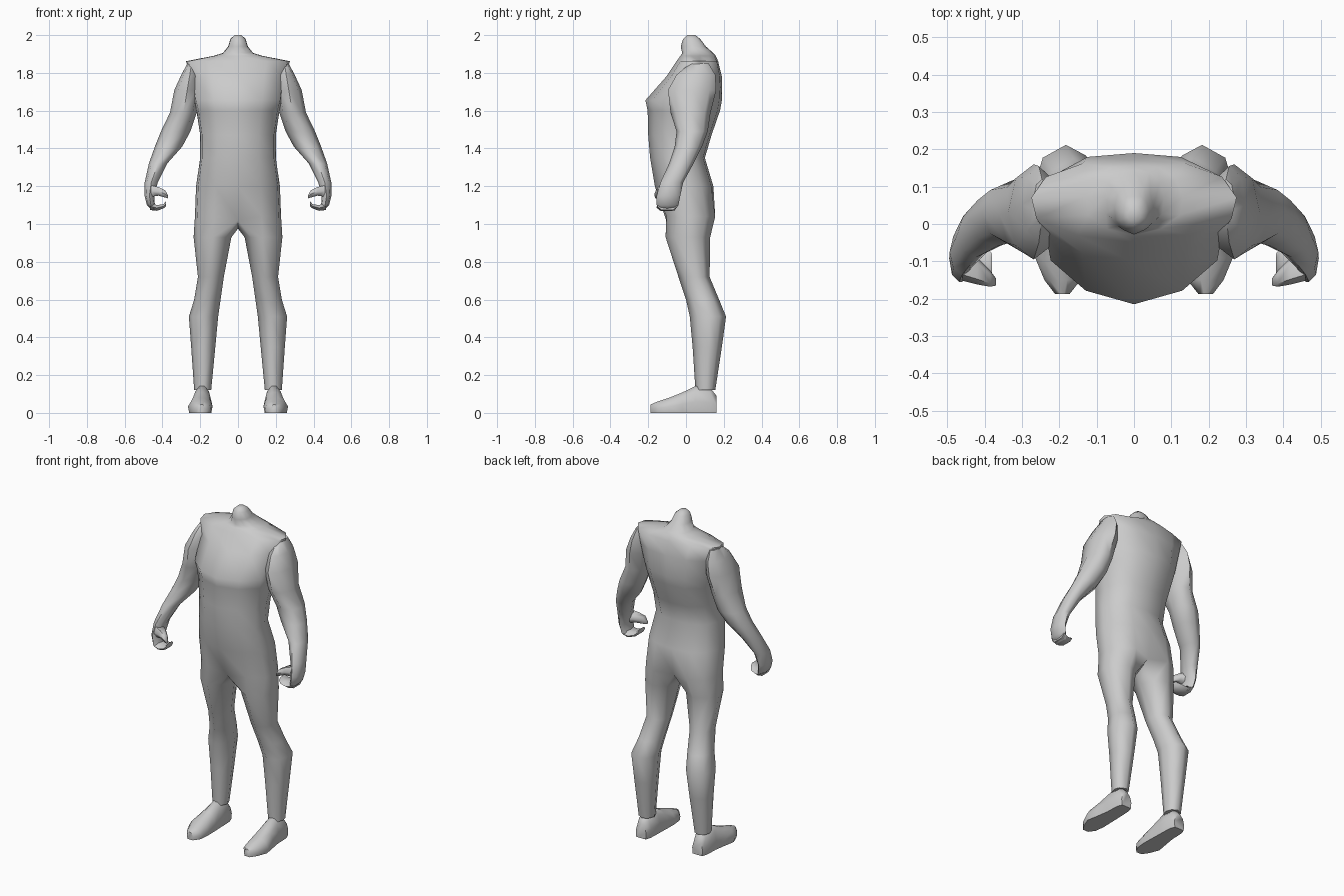
import bpy, bmesh, math

if "Cube" in bpy.data.objects:
    bpy.data.objects.remove(bpy.data.objects["Cube"])

skin = bpy.data.materials.new("plain grey")
skin.diffuse_color = (0.6, 0.6, 0.6, 1)
skin.use_nodes = True
skin.node_tree.nodes["Principled BSDF"].inputs["Base Color"].default_value = skin.diffuse_color


def finish(bm, name, angle=60):
    bmesh.ops.recalc_face_normals(bm, faces=bm.faces)
    me = bpy.data.meshes.new(name)
    bm.to_mesh(me)
    bm.free()
    ob = bpy.data.objects.new(name, me)
    bpy.context.collection.objects.link(ob)
    me.materials.append(skin)
    bpy.ops.object.select_all(action='DESELECT')
    ob.select_set(True)
    bpy.context.view_layer.objects.active = ob
    bpy.ops.object.shade_smooth_by_angle(angle=math.radians(angle))
    return ob


def bridge(bm, a, b):
    n = len(a)
    for i in range(n):
        j = (i + 1) % n
        bm.faces.new((a[i], a[j], b[j], b[i]))


def loft(bm, rings, cap_start=True, cap_end=True):
    loops = [[bm.verts.new(p) for p in r] for r in rings]
    for a, b in zip(loops, loops[1:]):
        bridge(bm, a, b)
    if cap_start:
        bm.faces.new(loops[0])
    if cap_end:
        bm.faces.new(loops[-1])
    return loops


# --- body: torso rings as (height, half width, front y, back y)
TORSO = [
    (2.00, .018, .005, .05), (1.98, .04, -.015, .075), (1.94, .052, -.028, .105),
    (1.905, .08, -.02, .145), (1.89, .13, -.03, .158), (1.862, .275, -.05, .17),
    (1.78, .25, -.105, .19), (1.655, .235, -.215, .19), (1.60, .22, -.203, .18),
    (1.47, .20, -.20, .135), (1.35, .20, -.19, .10), (1.20, .222, -.165, .145),
    (1.04, .228, -.13, .165),
]
SHAPE = [(0, -1), (.55, -.82), (.95, -.42), (1, .1), (.86, .6), (.5, .93), (0, 1)]


def torso_ring(z, w, f, b):
    c, h = (f + b) / 2, (b - f) / 2
    half = [(x * w, c + y * h, z) for x, y in SHAPE]
    return half + [(-x, y, z) for x, y, z in half[5:0:-1]]


body = bmesh.new()
loops = loft(body, [torso_ring(*t) for t in TORSO], True, False)
hip = loops[-1]
hip[0].co.z, hip[0].co.y = 1.02, -.105       # groin
hip[6].co.z, hip[6].co.y = 1.03, .12         # seat cleft
crotch = body.verts.new((0, .02, .975))

# --- legs: (height, inner x, outer x, front y, back y), sharing the hip loop
LEG = [
    (.93, .035, .235, -.108, .128), (.72, .075, .212, -.04, .125),
    (.60, .092, .232, .0, .175), (.51, .105, .26, .02, .212),
    (.35, .12, .248, .035, .19), (.12, .142, .232, .05, .155),
]
LEG_SHAPE = [(.16, .16), (.48, 0), (.88, .2), (1, .55), (.9, .82), (.5, 1), (.15, .85), (0, .5)]
for s in (1, -1):
    top = hip[:7] if s > 0 else [hip[0]] + hip[:5:-1]
    prev = top + [crotch]
    for z, x0, x1, f, b in LEG:
        ring = [body.verts.new((s * (x0 + (x1 - x0) * u), f + (b - f) * v, z))
                for u, v in LEG_SHAPE]
        bridge(body, prev, ring)
        prev = ring
    body.faces.new(prev)
finish(body, "body", 65)

# --- feet: (y, inner x, outer x, top height)
FOOT = [(.162, .155, .225, .09), (.13, .143, .237, .13), (.05, .14, .24, .142),
        (-.02, .137, .252, .108), (-.09, .135, .265, .08), (-.15, .143, .24, .06),
        (-.187, .172, .212, .045)]


def foot_ring(s, y, a, b, top):
    m, w = (a + b) / 2, (b - a) / 2
    prof = [(-.9, 0), (.9, 0), (1, .42), (.72, .8), (.25, 1), (-.25, 1), (-.72, .8), (-1, .42)]
    return [(s * (m + u * w), y, v * top) for u, v in prof]


# --- arms down to the palm: (height, inner x, outer x, front y, back y)
ARM = [
    (1.85, .225, .268, .02, .12), (1.79, .21, .30, -.05, .155),
    (1.71, .20, .337, -.095, .16), (1.59, .218, .36, -.082, .13),
    (1.49, .252, .408, -.05, .115), (1.41, .295, .44, -.06, .085),
    (1.32, .375, .472, -.09, .04), (1.22, .425, .494, -.135, -.015),
    (1.15, .443, .495, -.155, -.03), (1.10, .44, .482, -.155, -.04),
    (1.072, .425, .455, -.14, -.06),
]


def arm_ring(s, z, x0, x1, f, b):
    cx, cy, rx, ry = (x0 + x1) / 2, (f + b) / 2, (x1 - x0) / 2, (b - f) / 2
    out = []
    for i in range(8):
        a = math.radians(45 * i)
        out.append((s * (cx + rx * math.cos(a)), cy + ry * math.sin(a), z))
    return out


# --- digits run inward along x: (x, front y, back y, low z, high z)
FINGERS = [(.465, -.152, -.045, 1.075, 1.115), (.43, -.155, -.05, 1.07, 1.10),
           (.395, -.155, -.06, 1.082, 1.105), (.38, -.15, -.08, 1.095, 1.122)]
THUMB = [(.46, -.152, -.07, 1.145, 1.205), (.42, -.162, -.09, 1.15, 1.195),
         (.385, -.168, -.125, 1.14, 1.178), (.37, -.165, -.145, 1.135, 1.15)]


def digit_ring(s, x, f, b, lo, hi):
    m = (lo + hi) / 2
    q = (b - f) * .2
    return [(s * x, y, z) for y, z in
            ((f, m), (f + q, lo), (b - q, lo), (b, m), (b - q, hi), (f + q, hi))]


for s, side in ((1, "left"), (-1, "right")):
    for name, table, maker in (("foot", FOOT, foot_ring), ("arm", ARM, arm_ring),
                               ("fingers", FINGERS, digit_ring), ("thumb", THUMB, digit_ring)):
        bm = bmesh.new()
        loft(bm, [maker(s, *row) for row in table])
        finish(bm, side + "_" + name)
